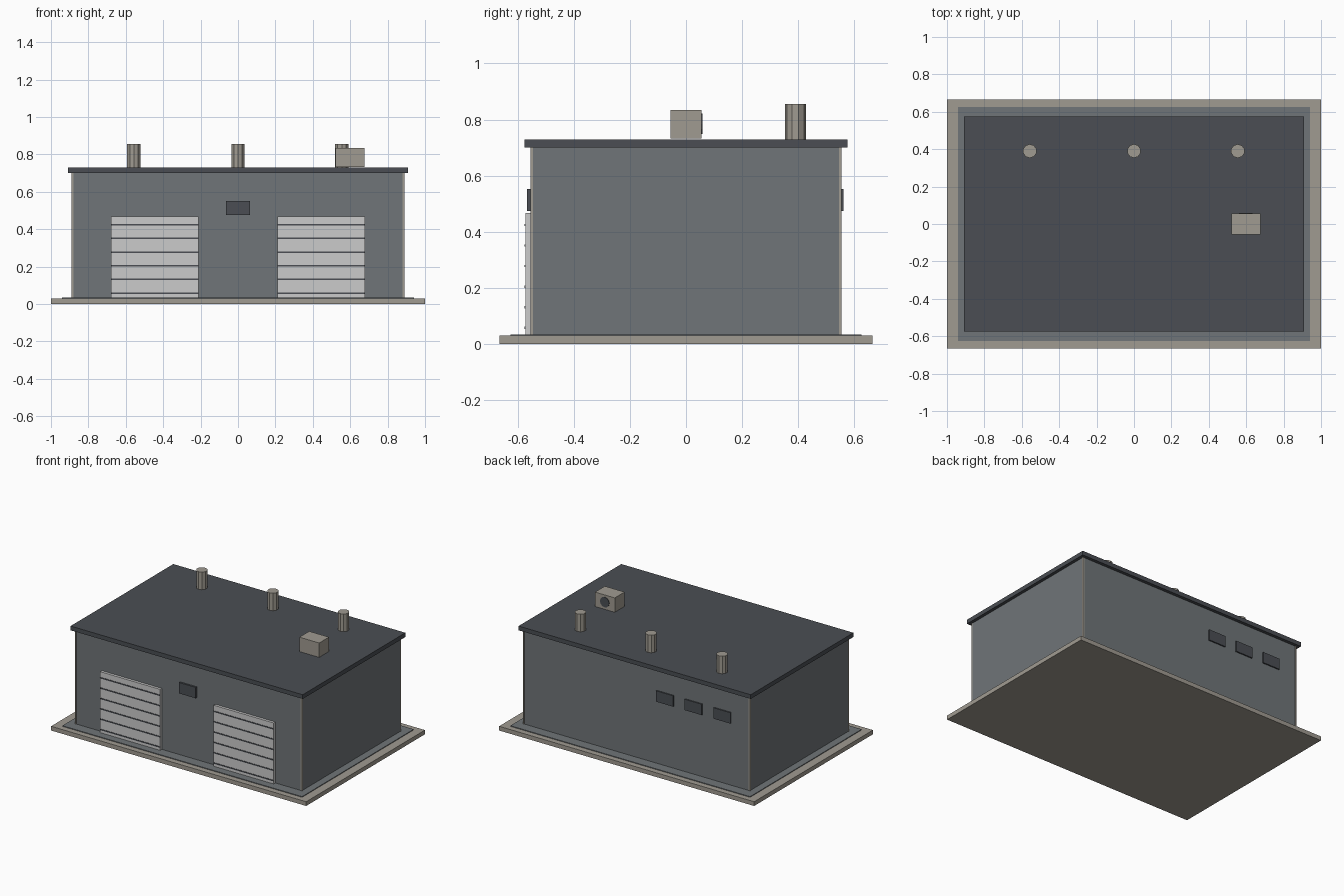
import bpy
from math import radians

cube = bpy.data.objects.get("Cube")
if cube:
    bpy.data.objects.remove(cube)


def material(name, colour):
    m = bpy.data.materials.new(name)
    m.use_nodes = True
    m.diffuse_color = (*colour, 1)
    m.node_tree.nodes["Principled BSDF"].inputs["Base Color"].default_value = (*colour, 1)
    return m


wall_grey = material("wall grey", (0.16, 0.178, 0.188))
dark_slate = material("dark slate", (0.069, 0.076, 0.087))
concrete = material("warm concrete", (0.352, 0.328, 0.283))
door_white = material("door white", (0.597, 0.597, 0.597))


def box(name, x, y, z, mat):
    """Box given by its (min, max) range on each axis."""
    spans = (x, y, z)
    bpy.ops.mesh.primitive_cube_add(size=1, location=[(a + b) / 2 for a, b in spans])
    ob = bpy.context.object
    ob.name = name
    ob.scale = [b - a for a, b in spans]
    bpy.ops.object.transform_apply(location=False, rotation=False, scale=True)
    ob.data.materials.append(mat)
    return ob


def centred(name, hx, hy, z, mat):
    return box(name, (-hx, hx), (-hy, hy), z, mat)


def cylinder(name, centre, radius, depth, mat, sides=10, tilt=0):
    bpy.ops.mesh.primitive_cylinder_add(vertices=sides, radius=radius, depth=depth,
                                        location=centre, rotation=(radians(tilt), 0, 0))
    ob = bpy.context.object
    ob.name = name
    ob.data.materials.append(mat)
    return ob


# Ground slab, inner pad, walls and flat roof
WALL_X, WALL_Y = 0.888, 0.553
centred("ground_slab", 1.0, 0.665, (0, 0.03), concrete)
centred("inner_pad", 0.94, 0.625, (0.03, 0.035), wall_grey)
centred("walls", WALL_X, WALL_Y, (0.035, 0.70), wall_grey)
centred("roof", 0.91, 0.575, (0.70, 0.73), dark_slate)

# Slim corner trims
for sx in (-1, 1):
    for sy in (-1, 1):
        cx, cy = sx * (WALL_X - 0.003), sy * (WALL_Y - 0.003)
        box("corner_trim", (cx - 0.005, cx + 0.005), (cy - 0.005, cy + 0.005),
            (0.035, 0.70), concrete)

# Two sectional doors with dark panel joints
for side, cx in (("right", -0.445), ("left", 0.445)):
    box(side + "_door", (cx - 0.235, cx + 0.235), (-0.572, -WALL_Y), (0.03, 0.467), door_white)
    for i in range(6):
        z = 0.058 + i * 0.0733
        box(side + "_door_joint", (cx - 0.235, cx + 0.235), (-0.575, -0.57),
            (z - 0.004, z + 0.004), dark_slate)

# Front vent and back windows
box("front_vent", (-0.065, 0.065), (-0.566, -WALL_Y), (0.475, 0.552), dark_slate)
for cx in (-0.225, -0.45, -0.675):
    box("back_window", (cx - 0.067, cx + 0.067), (WALL_Y, 0.562), (0.475, 0.552), dark_slate)

# Roof pipes
for cx in (-0.557, 0, 0.555):
    cylinder("roof_pipe", (cx, 0.39, 0.79), 0.037, 0.13, concrete)

# Rooftop cooling unit with a fan on its back
box("cooling_unit", (0.52, 0.675), (-0.055, 0.055), (0.733, 0.835), concrete)
cylinder("cooling_fan", (0.598, 0.055, 0.785), 0.036, 0.008, dark_slate, sides=12, tilt=90)
